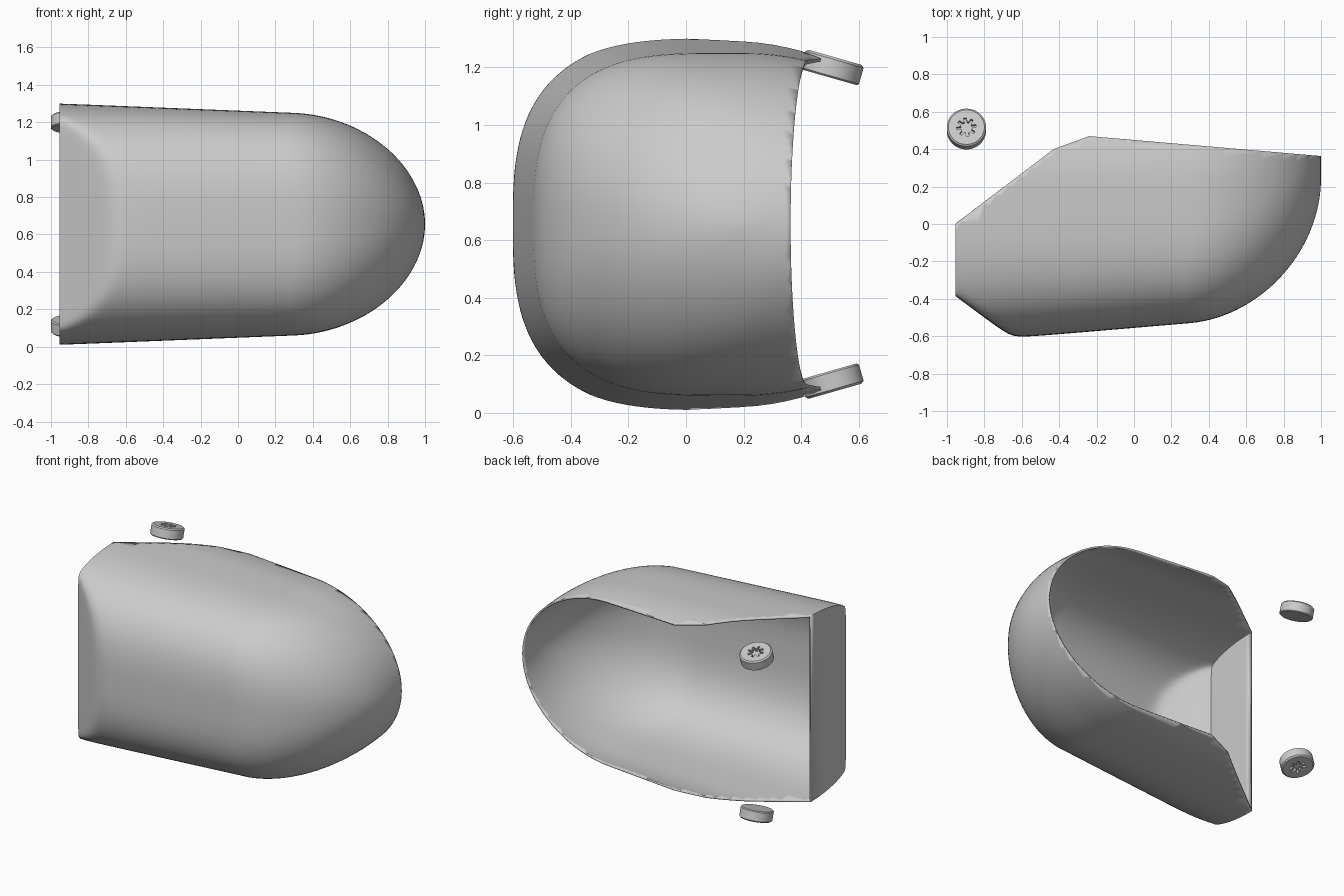
import bpy, bmesh
from math import sin, cos, pi, sqrt, radians
from mathutils import Matrix, Vector

cube = bpy.data.objects.get("Cube")
if cube:
    bpy.data.objects.remove(cube)

MID_Z = 0.655
grey = bpy.data.materials.new("plain_grey")
grey.use_nodes = True
grey.diffuse_color = (0.6, 0.6, 0.6, 1)
grey.node_tree.nodes["Principled BSDF"].inputs["Base Color"].default_value = (0.6, 0.6, 0.6, 1)


def finish(bm, name, angle):
    """Turn a bmesh into a smooth-shaded object with sharp edges kept."""
    mesh = bpy.data.meshes.new(name)
    bm.to_mesh(mesh)
    bm.free()
    mesh.materials.append(grey)
    obj = bpy.data.objects.new(name, mesh)
    bpy.context.collection.objects.link(obj)
    bpy.ops.object.select_all(action="DESELECT")
    obj.select_set(True)
    bpy.context.view_layer.objects.active = obj
    bpy.ops.object.shade_smooth_by_angle(angle=radians(angle))
    return obj


def section(x):
    """Rounded U section of the shell at x, open towards the back."""
    s = max(0.0, (x - 0.3) / 0.7)
    dome = sqrt(max(0.0, 1 - s * s))
    half = (0.607 - 0.04 * x) * dome
    front = 0.25 - (0.806 - 0.086 * x) * dome
    centre = 0.1 + 0.25 * s * s
    power = 2 / (2.9 - 0.9 * s)
    pts = [(0.6 + (centre - 0.6) * k / 10, half) for k in range(10)]
    for k in range(33):
        a = k / 32 * pi / 2
        c = max(0.0, cos(a)) if k < 32 else 0.0
        pts.append((centre - (centre - front) * sin(a) ** power, half * c ** power))
    slant = -0.39 - 0.75 * (x + 0.95)          # slanted flat beside the end wall
    out = []
    for y, z in pts:
        y = 0.5 * (y + slant + sqrt((y - slant) ** 2 + 0.0012))
        out.append((y, z * (1 - 0.9 * max(0.0, y - 0.2) ** 2)))
    return out + [(y, -z) for y, z in reversed(out[:-1])]


# Shell: loft of sections with a domed right end and a flat left end
stations = [-0.955 + 1.255 * i / 40 for i in range(40)]
stations += [0.3 + 0.7 * sin(i / 30 * pi / 2) for i in range(31)]
bm = bmesh.new()
rings = [[bm.verts.new((x, y, MID_Z + z)) for y, z in section(x)] for x in stations]
for a, b in zip(rings, rings[1:]):
    for j in range(len(a) - 1):
        bm.faces.new((a[j], a[j + 1], b[j + 1], b[j]))
bm.faces.new(list(reversed(rings[0])))
bmesh.ops.remove_doubles(bm, verts=bm.verts, dist=0.0005)

# Trim the open back along two straight edges and a softened corner
for p, q in [((-0.95, 0.005), (-0.4, 0.423)), ((-0.3, 0.475), (0.98, 0.365)),
             ((-0.42, 0.404), (-0.25, 0.466))]:
    bmesh.ops.bisect_plane(bm, geom=bm.verts[:] + bm.edges[:] + bm.faces[:],
                           plane_co=(p[0], p[1], 0),
                           plane_no=(p[1] - q[1], q[0] - p[0], 0), clear_outer=True)
shell = finish(bm, "shell", 40)
thick = shell.modifiers.new("thickness", "SOLIDIFY")
thick.thickness = 0.012
thick.offset = -1


def screw(name, side):
    """Tilted disc with a star-shaped recess on its outward face."""
    n = 64

    def star(i):
        return 0.052 if i % 8 < 4 else 0.03

    rings = [(0.098, -0.036), (0.105, -0.03), (0.105, 0.028), (0.096, 0.036),
             (star, 0.036), (star, 0.012)]
    bm = bmesh.new()
    loops = []
    for r, z in rings:
        loop = []
        for i in range(n):
            rad = r(i) if callable(r) else r
            loop.append(bm.verts.new((rad * cos(2 * pi * i / n), rad * sin(2 * pi * i / n), z)))
        loops.append(loop)
    for a, b in zip(loops, loops[1:]):
        for i in range(n):
            k = (i + 1) % n
            bm.faces.new((a[i], a[k], b[k], b[i]))
    for loop, z in ((loops[0], -0.036), (loops[-1], 0.012)):
        hub = bm.verts.new((0, 0, z))
        for i in range(n):
            bm.faces.new((loop[i], loop[(i + 1) % n], hub))
    place = Matrix.Translation(Vector((-0.896, 0.508, 0.545))) @ Matrix.Rotation(radians(-16), 4, "X")
    bm.transform(Matrix.Translation((0, 0, MID_Z)) @ Matrix.Diagonal((1, 1, side, 1)) @ place)
    bmesh.ops.recalc_face_normals(bm, faces=bm.faces)
    finish(bm, name, 30)


screw("upper_screw", 1)
screw("lower_screw", -1)
